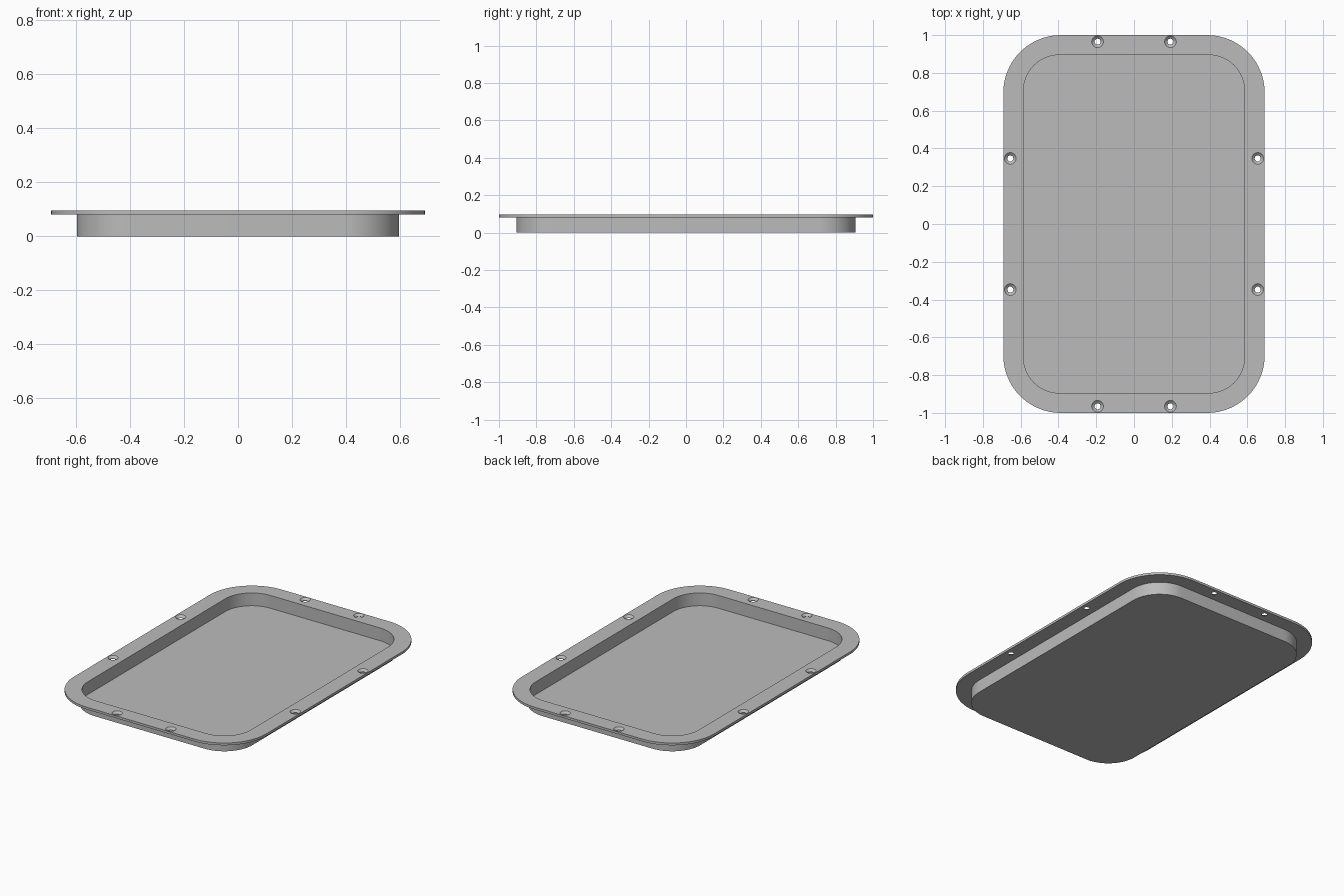
import bpy, bmesh
from math import cos, sin, pi

cube = bpy.data.objects.get("Cube")
if cube:
    bpy.data.objects.remove(cube)

# Plain grey finish
grey = bpy.data.materials.new("grey")
grey.use_nodes = True
colour = (0.5, 0.5, 0.5, 1)
grey.diffuse_color = colour
grey.node_tree.nodes["Principled BSDF"].inputs["Base Color"].default_value = colour

CORNER_STEPS = 20
RIM_TOP, RIM_BOTTOM, FLOOR = 0.096, 0.081, 0.013


def rounded_loop(bm, hx, hy, r, z):
    """One horizontal rounded rectangle of vertices."""
    verts = []
    for q, (sx, sy) in enumerate([(1, 1), (-1, 1), (-1, -1), (1, -1)]):
        for i in range(CORNER_STEPS + 1):
            a = (q + i / CORNER_STEPS) * pi / 2
            verts.append(bm.verts.new((sx * (hx - r) + r * cos(a),
                                       sy * (hy - r) + r * sin(a), z)))
    return verts


def make_object(name, bm):
    bmesh.ops.recalc_face_normals(bm, faces=bm.faces)
    mesh = bpy.data.meshes.new(name)
    bm.to_mesh(mesh)
    bm.free()
    mesh.materials.append(grey)
    obj = bpy.data.objects.new(name, mesh)
    bpy.context.collection.objects.link(obj)
    return obj


# Tray shell: underside, outer wall, flange, inner wall, floor
body, flange, cavity = (0.597, 0.907, 0.202), (0.692, 1.0, 0.305), (0.585, 0.895, 0.19)
bm = bmesh.new()
loops = [rounded_loop(bm, *size, z) for size, z in [
    (body, 0), (body, RIM_BOTTOM), (flange, RIM_BOTTOM),
    (flange, RIM_TOP), (cavity, RIM_TOP), (cavity, FLOOR)]]
for low, high in zip(loops, loops[1:]):
    for i in range(len(low)):
        j = (i + 1) % len(low)
        bm.faces.new((low[i], low[j], high[j], high[i]))
bm.faces.new(loops[0])
bm.faces.new(loops[-1])
tray = make_object("tray", bm)

# Countersunk screw holes, mirrored around the flange
bm = bmesh.new()
profile = [(0.016, RIM_BOTTOM - 0.01), (0.016, RIM_BOTTOM + 0.002),
           (0.031, RIM_TOP), (0.031, RIM_TOP + 0.01)]
SIDES = 32
for px, py in [(0.193, 0.965), (0.655, 0.347)]:
    for sx in (-1, 1):
        for sy in (-1, 1):
            rings = [[bm.verts.new((sx * px + r * cos(2 * pi * k / SIDES),
                                    sy * py + r * sin(2 * pi * k / SIDES), z))
                      for k in range(SIDES)] for r, z in profile]
            for a, b in zip(rings, rings[1:]):
                for k in range(SIDES):
                    n = (k + 1) % SIDES
                    bm.faces.new((a[k], a[n], b[n], b[k]))
            bm.faces.new(rings[0])
            bm.faces.new(rings[-1])
cutter = make_object("screw_hole_cutter", bm)
cutter.hide_render = True

# Cut the holes, then shade the curves smooth with crisp edges
holes = tray.modifiers.new("screw_holes", 'BOOLEAN')
holes.operation = 'DIFFERENCE'
holes.solver = 'EXACT'
holes.object = cutter
bpy.ops.object.select_all(action='DESELECT')
tray.select_set(True)
bpy.context.view_layer.objects.active = tray
bpy.ops.object.modifier_apply(modifier=holes.name)
bpy.data.objects.remove(cutter)
bpy.ops.object.shade_smooth_by_angle(angle=pi / 6)
